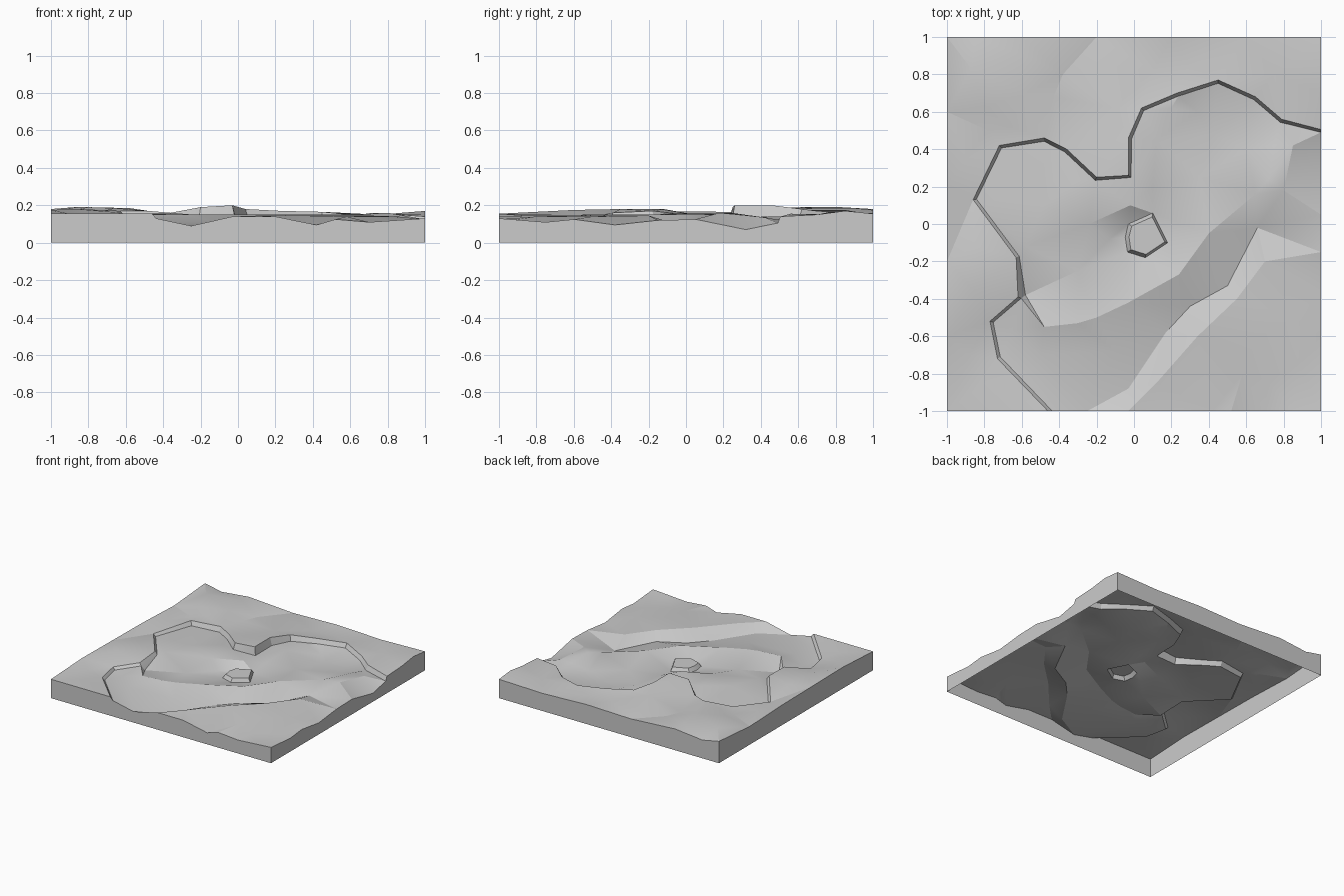
import bpy
import math
from mathutils import Vector
from mathutils.geometry import delaunay_2d_cdt

old_cube = bpy.data.objects.get("Cube")
if old_cube:
    bpy.data.objects.remove(old_cube, do_unlink=True)

stone = bpy.data.materials.new("pale_grey_stone")
stone.use_nodes = True
stone_colour = (0.6, 0.6, 0.6, 1.0)
stone.diffuse_color = stone_colour
stone.node_tree.nodes["Principled BSDF"].inputs["Base Color"].default_value = stone_colour

points, heights, breaklines = [], [], []


def add_line(line, closed=False, linked=True):
    """Add a line of (x, y, z) points, optionally kept as a crease in the terrain."""
    first = len(points)
    for x, y, z in line:
        points.append(Vector((x, y)))
        heights.append(z)
    last = len(points) - 1
    if linked:
        breaklines.extend((i, i + 1) for i in range(first, last))
    if closed:
        breaklines.append((last, first))


def contour(height, *places, linked=True):
    """Add a crease that stays at one height."""
    add_line([(x, y, height) for x, y in places], linked=linked)


def offset_path(path, distance):
    """Shift an open plan path sideways, to its right-hand side."""
    shifted = []
    for i, here in enumerate(path):
        before = path[max(i - 1, 0)]
        after = path[min(i + 1, len(path) - 1)]
        direction = Vector((after[0] - before[0], after[1] - before[1])).normalized()
        shifted.append((here[0] + direction.y * distance, here[1] - direction.x * distance))
    return shifted


# Cliff: plan position, rim height and drop to the foot
cliff = [(-.46, -1, .155, .025), (-.73, -.72, .135, .02), (-.77, -.52, .135, .02),
         (-.62, -.39, .16, .02), (-.63, -.18, .17, .025), (-.86, .13, .135, .02),
         (-.72, .42, .17, .035), (-.48, .46, .17, .04), (-.36, .4, .16, .035),
         (-.2, .25, .19, .05), (-.03, .26, .2, .065), (-.03, .46, .2, .06),
         (.04, .62, .18, .045), (.23, .7, .17, .035), (.45, .77, .165, .035),
         (.65, .68, .145, .03), (.79, .56, .155, .04), (1, .505, .14, .035)]
foot = offset_path([(x, y) for x, y, z, drop in cliff], .018)
foot[0] = (-.437, -1)
foot[-1] = (1, .49)
add_line([(x, y, z) for x, y, z, drop in cliff])
add_line([(p[0], p[1], c[2] - c[3]) for p, c in zip(foot, cliff)])

# Outer rim of the slab, one side at a time
front_rim = [(-1, .155), (-.25, .09), (-.03, .14), (.2, .14), (.42, .095),
             (.52, .125), (.7, .11), (.85, .12)]
right_rim = [(-1, .13), (-.75, .11), (-.6, .125), (-.38, .095), (-.15, .12),
             (.05, .125), (.32, .07), (.7, .15), (.85, .17)]
back_rim = [(1, .155), (.6, .145), (.2, .16), (-.2, .15), (-.6, .175), (-.85, .15)]
left_rim = [(1, .18), (.6, .15), (.2, .165), (-.2, .17), (-.6, .175)]
add_line([(x, -1, z) for x, z in front_rim], linked=False)
add_line([(1, y, z) for y, z in right_rim], linked=False)
add_line([(x, 1, z) for x, z in back_rim], linked=False)
add_line([(-1, y, z) for y, z in left_rim], linked=False)

# Western bench and the slope down to the central hollow
contour(.155, (-.58, -.12), (-.48, .1), (-.3, .23))
contour(.15, (-.24, .0), (-.02, .1))
contour(.105, (-.58, -.38), (-.3, -.25), (-.13, -.08))

# Long ridge, its steep far side and the valley floor beyond
contour(.15, (-.2, -.5), (-.03, -.42), (.24, -.27), (.4, -.05), (.65, .16))
contour(.09, (-.03, -.88), (.17, -.58), (.3, -.44), (.5, -.33), (.66, -.02))
contour(.145, (.12, -.85), (.34, -.6), (.55, -.4), (.7, -.2))

# South-eastern swells
contour(.14, (.58, -.8), (.65, -.62), (.85, -.5))
contour(.11, (.72, -.84), (.88, -.75))

# South-western hump and dip
contour(.15, (-.48, -.55), (-.3, -.53))
contour(.11, (-.65, -.57), (-.5, -.7), (-.1, -.68))

# North-eastern hollow and the ridge that closes it
contour(.14, (.12, .45), (.2, .62))
contour(.1, (.34, .6), (.42, .48), (.6, .4))
contour(.16, (.72, .24), (.8, .18))
contour(.135, (.75, .42), (.85, .42))
contour(.12, (.1, .2), (.35, .25), linked=False)

# High ground: western shelf and northern hummocks
contour(.19, (-.87, .83), (-.8, .62))
contour(.155, (-.78, .5), (-.9, .35), linked=False)
contour(.185, (-.6, .9), (-.58, .7), (-.66, .52))
contour(.145, (-.43, .68), (-.38, .8))
contour(.175, (-.2, .85), (-.1, .62))
contour(.15, (.1, .82), (.3, .85), (.75, .8), linked=False)
contour(.18, (-.85, -.12), (-.86, -.35), linked=False)
contour(.15, (-.88, -.7), (-.8, -.85))

# Raised rock: foot ring and cap ring
rock = [(-.03, 0), (.1, .058), (.18, -.1), (.06, -.18), (-.035, -.15), (-.047, -.07)]
cap_centre = Vector((.08, -.07))
add_line([(x, y, .1) for x, y in rock], closed=True)
cap_ring = [cap_centre + (Vector(p) - cap_centre) * .84 for p in rock]
add_line([(p.x, p.y, .13) for p in cap_ring], closed=True)

# Triangulate the plan, then lift every point to its height
plan, edges, faces, sources, _, _ = delaunay_2d_cdt(points, breaklines, [], 0, 1e-5)


def lifted(index):
    """Height of a plan point; nearest known point if it is a new crossing."""
    if sources[index]:
        return heights[sources[index][0]]
    nearest = min(range(len(points)), key=lambda i: (points[i] - plan[index]).length)
    return heights[nearest]


vertices = [(p.x, p.y, lifted(i)) for i, p in enumerate(plan)]
polygons = [tuple(f) for f in faces]

# Side walls, dropped from the rim to the ground; the underside stays open
corners = [Vector((-1, -1)), Vector((1, -1)), Vector((1, 1)), Vector((-1, 1))]
for start, end in zip(corners, corners[1:] + corners[:1]):
    along = (end - start).normalized()
    outward = Vector((along.y, -along.x))
    rim = [i for i, p in enumerate(plan) if p.dot(outward) > .9999]
    rim.sort(key=lambda i: plan[i].dot(along))
    first = len(vertices)
    # separate upper and lower vertices keep the rim crisp
    for i in rim:
        vertices.append((plan[i].x, plan[i].y, 0))
        vertices.append(vertices[i])
    for k in range(len(rim) - 1):
        a = first + k * 2
        polygons.append((a, a + 2, a + 3, a + 1))

mesh = bpy.data.meshes.new("terrain_slab")
mesh.from_pydata(vertices, [], polygons)
mesh.materials.append(stone)
mesh.update()
terrain = bpy.data.objects.new("terrain_slab", mesh)
bpy.context.collection.objects.link(terrain)

bpy.ops.object.select_all(action="DESELECT")
terrain.select_set(True)
bpy.context.view_layer.objects.active = terrain
bpy.ops.object.shade_smooth_by_angle(angle=math.radians(20))
